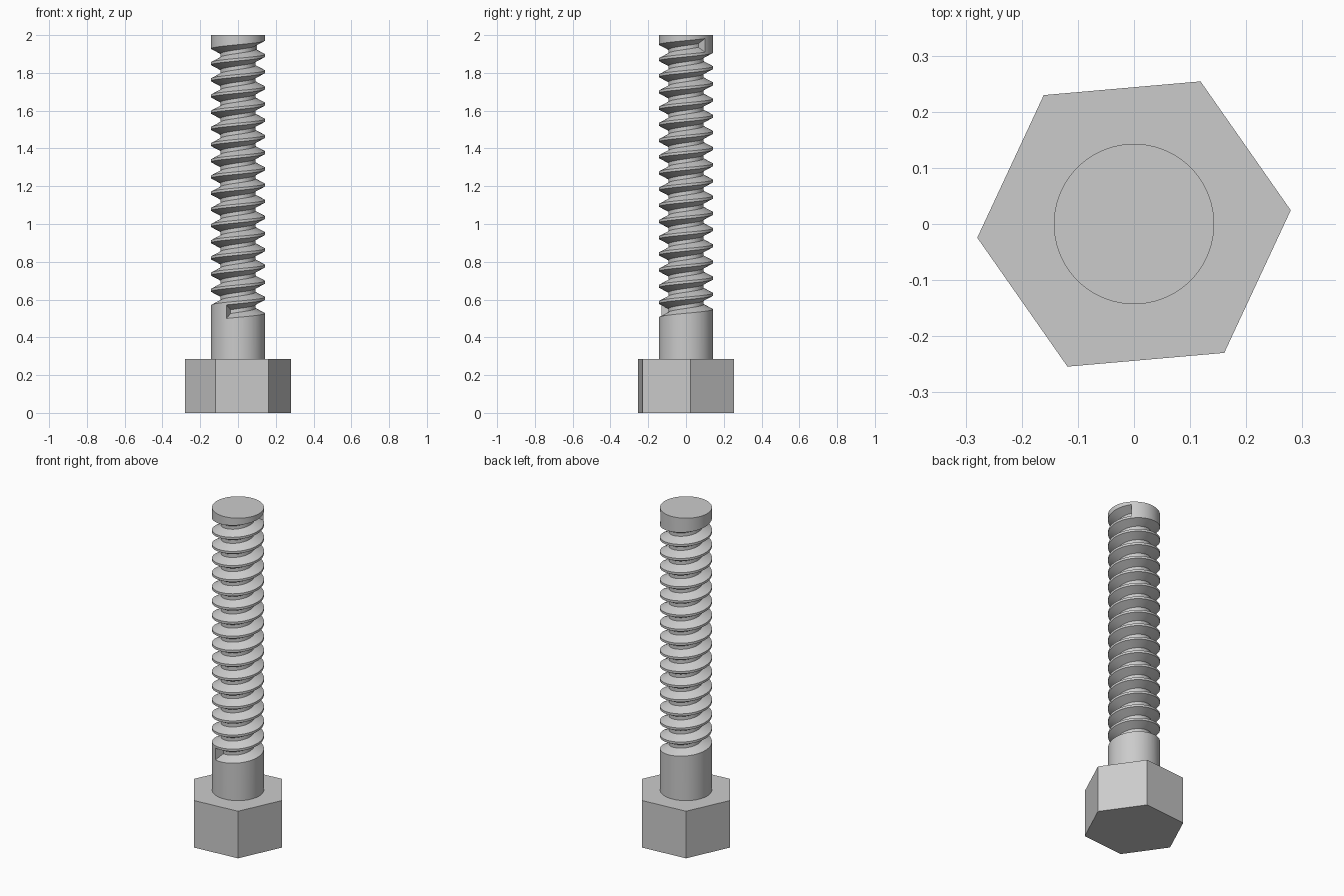
import bpy, bmesh
from math import radians, cos, sin, pi

cube = bpy.data.objects.get("Cube")
if cube:
    bpy.data.objects.remove(cube, do_unlink=True)

U = 1 / 7                 # shank radius
HEAD_H = 2 * U
PITCH = 0.6 * U
ROOT_R = 0.65 * U

steel = bpy.data.materials.new("grey_steel")
steel.use_nodes = True
grey = (0.6, 0.6, 0.6, 1)
steel.diffuse_color = grey
steel.node_tree.nodes["Principled BSDF"].inputs["Base Color"].default_value = grey


def add_object(name, bm):
    bmesh.ops.recalc_face_normals(bm, faces=bm.faces)
    mesh = bpy.data.meshes.new(name)
    bm.to_mesh(mesh)
    bm.free()
    mesh.materials.append(steel)
    obj = bpy.data.objects.new(name, mesh)
    bpy.context.collection.objects.link(obj)
    return obj


def prism(name, sides, radius, z0, z1, turn):
    bm = bmesh.new()
    ring = [bm.verts.new((radius * cos(turn + 2 * pi * i / sides),
                          radius * sin(turn + 2 * pi * i / sides), z0))
            for i in range(sides)]
    base = bm.faces.new(ring)
    top = bmesh.ops.extrude_face_region(bm, geom=[base])["geom"]
    for v in top:
        if isinstance(v, bmesh.types.BMVert):
            v.co.z = z1
    if base.is_valid and not any(f is not base and len(f.verts) == sides and
                                 f.calc_center_median().z < z0 + 0.001 for f in bm.faces):
        pass
    return add_object(name, bm)


def helix_cutter(profile, start, end, z_start, steps_per_turn):
    """Sweep a (radius, height) profile along a right-handed helix."""
    bm = bmesh.new()
    steps = round((end - start) / (2 * pi) * steps_per_turn)
    rings = []
    for i in range(steps + 1):
        a = start + (end - start) * i / steps
        z = z_start + PITCH * (a - start) / (2 * pi)
        rings.append([bm.verts.new((r * cos(a), r * sin(a), z + h)) for r, h in profile])
    n = len(profile)
    for lower, upper in zip(rings, rings[1:]):
        for j in range(n):
            k = (j + 1) % n
            bm.faces.new((lower[j], lower[k], upper[k], upper[j]))
    bm.faces.new(rings[0])
    bm.faces.new(rings[-1])
    return add_object("thread_cutter", bm)


# Hexagonal head and round shank
head = prism("hex_head", 6, 1.963 * U, 0, HEAD_H, radians(5))
shank = prism("threaded_shank", 96, U, HEAD_H - 0.02, 2, 0)

# Helical groove with a narrow flat root, stopping below the tip
half_mouth, half_root, outside = 0.036, 0.01, 0.17
groove = [(ROOT_R, -half_root), (U, -half_mouth), (outside, -half_mouth),
          (outside, half_mouth), (U, half_mouth), (ROOT_R, half_root)]
cutter = helix_cutter(groove, radians(-115), radians(45 + 360 * 16), 0.536, 60)
cutter.hide_render = True

cut = shank.modifiers.new("thread", "BOOLEAN")
cut.operation = "DIFFERENCE"
cut.solver = "EXACT"
cut.object = cutter
bpy.context.view_layer.update()
bpy.ops.object.select_all(action="DESELECT")
bpy.context.view_layer.objects.active = shank
shank.select_set(True)
bpy.ops.object.modifier_apply(modifier=cut.name)
bpy.data.objects.remove(cutter, do_unlink=True)
bpy.ops.object.shade_smooth_by_angle(angle=radians(25))
